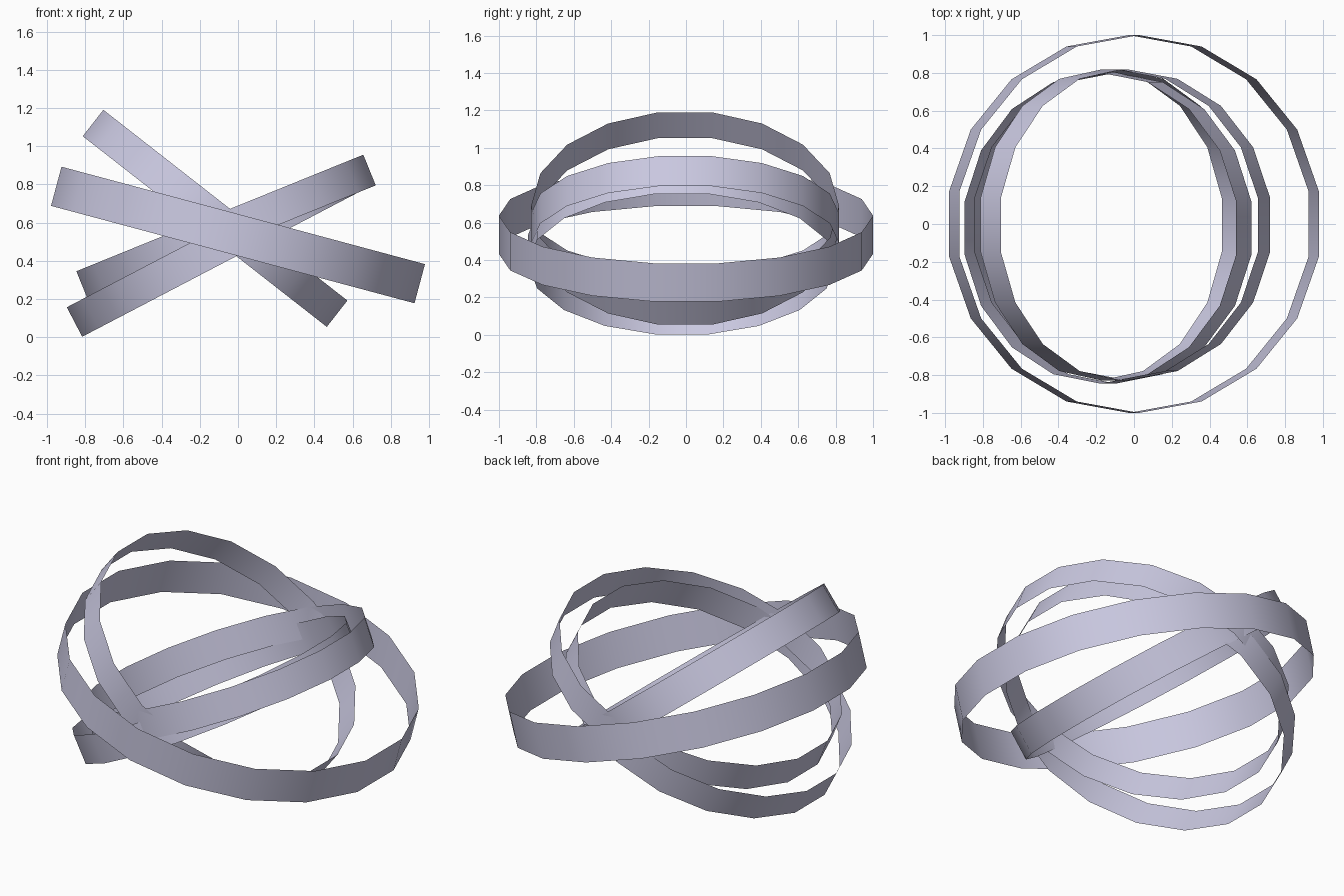
import bpy
import bmesh
from math import radians, sin, cos

cube = bpy.data.objects.get("Cube")
if cube:
    bpy.data.objects.remove(cube, do_unlink=True)

SIDES = 18

# Single pale lavender metal
metal = bpy.data.materials.new("pale_lavender")
metal.use_nodes = True
colour = (0.59, 0.58, 0.75, 1)
metal.diffuse_color = colour
metal.node_tree.nodes["Principled BSDF"].inputs["Base Color"].default_value = colour


def band(name, radius, height, centre, tilt):
    """Open, paper-thin hoop with a corner on the y axis, tilted about y."""
    bm = bmesh.new()
    angles = [radians(90 + 360 * i / SIDES) for i in range(SIDES)]
    low, high = [[bm.verts.new((radius * cos(a), radius * sin(a), z)) for a in angles]
                 for z in (-height / 2, height / 2)]
    for i in range(SIDES):
        j = (i + 1) % SIDES
        face = bm.faces.new((low[i], low[j], high[j], high[i]))
        face.smooth = True
    mesh = bpy.data.meshes.new(name)
    bm.to_mesh(mesh)
    bm.free()
    mesh.materials.append(metal)
    obj = bpy.data.objects.new(name, mesh)
    obj.location = centre
    obj.rotation_euler.y = radians(tilt)
    bpy.context.collection.objects.link(obj)
    return obj


# Large outer hoop
band("outer_ring", 1.0, 0.212, (0, 0, 0.535), 15)

# Three smaller hoops crossing inside it
band("steep_ring", 0.823, 0.175, (-0.12, -0.005, 0.622), 38)
band("upper_ring", 0.823, 0.173, (-0.0625, -0.005, 0.57), -22.1)
band("lower_ring", 0.823, 0.174, (-0.1375, -0.022, 0.455), -27.6)
